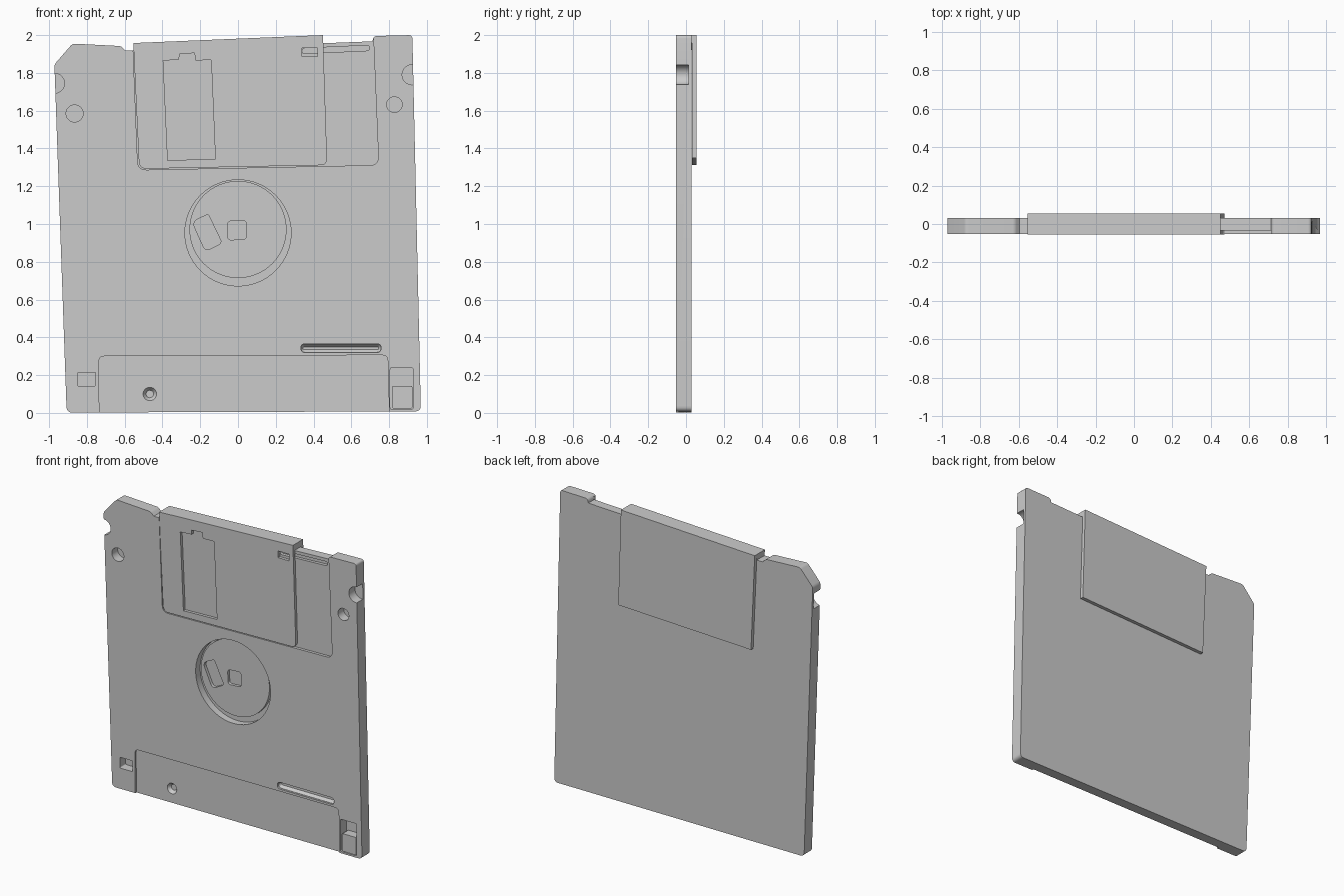
import bpy, bmesh, math
from mathutils import Vector

if "Cube" in bpy.data.objects:
    bpy.data.objects.remove(bpy.data.objects["Cube"])

FRONT, BACK = -0.053, 0.03      # faces of the main case
FLOOR = -0.033                  # floor of the shutter recess


def circle(cx, cz, r, n=48):
    return [(cx + r * math.cos(2 * math.pi * i / n), cz + r * math.sin(2 * math.pi * i / n)) for i in range(n)]


def rect(x0, z0, x1, z1):
    return [(x0, z0), (x1, z0), (x1, z1), (x0, z1)]


def rounded(pts, radii, seg=5):
    """Round polygon corners; radii is one number or one per corner."""
    if not isinstance(radii, (list, tuple)):
        radii = [radii] * len(pts)
    out = []
    for i, r in enumerate(radii):
        p = Vector(pts[i])
        if r == 0:
            out.append(tuple(p))
            continue
        a = p + (Vector(pts[i - 1]) - p).normalized() * r
        b = p + (Vector(pts[(i + 1) % len(pts)]) - p).normalized() * r
        for k in range(seg + 1):
            t = k / seg
            out.append(tuple(a * (1 - t) ** 2 + p * 2 * t * (1 - t) + b * t * t))
    return out


def prism(name, pts, y0, y1, end=None):
    """Extrude an x-z outline from y0 to y1, optionally lofting to another outline."""
    bm = bmesh.new()
    n = len(pts)
    a = [bm.verts.new((x, y0, z)) for x, z in pts]
    b = [bm.verts.new((x, y1, z)) for x, z in (end or pts)]
    bm.faces.new(a)
    bm.faces.new(b[::-1])
    for i in range(n):
        bm.faces.new((a[i], b[i], b[(i + 1) % n], a[(i + 1) % n]))
    bmesh.ops.recalc_face_normals(bm, faces=bm.faces)
    me = bpy.data.meshes.new(name)
    bm.to_mesh(me)
    bm.free()
    ob = bpy.data.objects.new(name, me)
    bpy.context.collection.objects.link(ob)
    return ob


def cut(ob, pts, depth_y, start=-0.2, end=None):
    """Cut a pocket from the front down to depth_y."""
    tool = prism("cutter", pts, start, depth_y, end)
    tool.hide_render = True
    mod = ob.modifiers.new("cut", 'BOOLEAN')
    mod.operation, mod.solver, mod.object = 'DIFFERENCE', 'EXACT', tool
    bpy.context.view_layer.objects.active = ob
    bpy.ops.object.modifier_apply(modifier=mod.name)
    bpy.data.objects.remove(tool, do_unlink=True)


# Main case outline, slightly skewed, with clipped corner and lowered shutter edge
case_pts = [(-0.907, 0.002), (0.968, 0.008), (0.923, 2.0), (0.718, 1.995),
            (0.712, 1.967), (-0.555, 1.918), (-0.595, 1.918), (-0.62, 1.942),
            (-0.876, 1.955), (-0.972, 1.845)]
case = prism("case", rounded(case_pts, [0.03, 0.03, 0.018, 0.018, 0, 0, 0, 0.012, 0.015, 0.015]), FRONT, BACK)

# Shutter recess and the spring groove in it
cut(case, rounded([(-0.562, 2.1), (-0.53, 1.286), (0.745, 1.312), (0.712, 2.1)], [0, 0.045, 0.045, 0]), FLOOR)
cut(case, rounded([(0.34, 1.902), (0.695, 1.918), (0.695, 1.946), (0.34, 1.93)], 0.012), -0.012)

# Label recess along the bottom
cut(case, rounded([(-0.733, -0.1), (0.803, -0.1), (0.792, 0.306), (-0.737, 0.3)], [0, 0, 0.03, 0.03]), -0.04)

# Side notches and locating holes
for x, z, r, y in [(-0.972, 1.745, 0.053, 0.013), (0.922, 1.79, 0.053, 0.013),
                   (-0.865, 1.585, 0.045, 0.01), (0.828, 1.632, 0.041, 0.01)]:
    cut(case, circle(x, z, r), y)

# Square density hole and write-protect pocket
cut(case, rounded(rect(-0.85, 0.142, -0.754, 0.215), 0.008), 0.01)
cut(case, rounded(rect(0.806, 0.02, 0.926, 0.238), 0.008), 0.01)

# Finger groove above the label with a rounded bottom
slot = rounded(rect(0.333, 0.32, 0.757, 0.366), 0.022)
thin = rounded(rect(0.345, 0.336, 0.745, 0.35), 0.006)
cut(case, slot, -0.04)
cut(case, slot, -0.022, start=-0.041, end=thin)

# Small conical dimple
cut(case, circle(-0.467, 0.1, 0.036, 24), -0.018, start=-0.0405, end=circle(-0.467, 0.1, 0.02, 24))

# Hub well
cut(case, circle(0, 0.953, 0.281, 64), -0.005)

# Metal hub with drive hole and centre hole
hub = prism("hub", circle(0, 0.971, 0.257, 64), -0.03, -0.005)
cut(hub, rounded([(-0.054, 0.915), (0.046, 0.92), (0.042, 1.021), (-0.057, 1.014)], 0.02), -0.01)
cut(hub, rounded([(-0.172, 0.855), (-0.085, 0.9), (-0.158, 1.052), (-0.243, 1.012)],
                 [0.03, 0.02, 0.01, 0.035]), -0.01)

# Write-protect slider
prism("write_protect_slider", rounded(rect(0.816, 0.024, 0.923, 0.143), 0.008), -0.051, 0.01)

# Shutter front plate with window and small latch hole
front = prism("shutter_front", rounded([(-0.554, 1.958), (-0.523, 1.292), (0.472, 1.312), (0.45, 2.0)],
                                       [0, 0.04, 0.035, 0]), -0.054, FLOOR - 0.001)
cut(front, [(-0.372, 1.337), (-0.12, 1.345), (-0.142, 1.868), (-0.226, 1.866), (-0.23, 1.905),
            (-0.31, 1.9), (-0.312, 1.87), (-0.396, 1.865)], 0)
cut(front, rect(0.338, 1.887, 0.42, 1.932), 0)

# Shutter top edge and back plate
prism("shutter_top", [(-0.554, 1.92), (0.45, 1.959), (0.45, 2.0), (-0.554, 1.958)], FLOOR - 0.001, BACK + 0.001)
prism("shutter_back", [(-0.554, 1.958), (-0.526, 1.312), (0.47, 1.35), (0.45, 2.0)], BACK + 0.001, 0.055)

# Smooth shading with crisp edges
for ob in bpy.context.scene.objects:
    bpy.ops.object.select_all(action='DESELECT')
    ob.select_set(True)
    bpy.context.view_layer.objects.active = ob
    bpy.ops.object.shade_smooth_by_angle(angle=math.radians(30))
